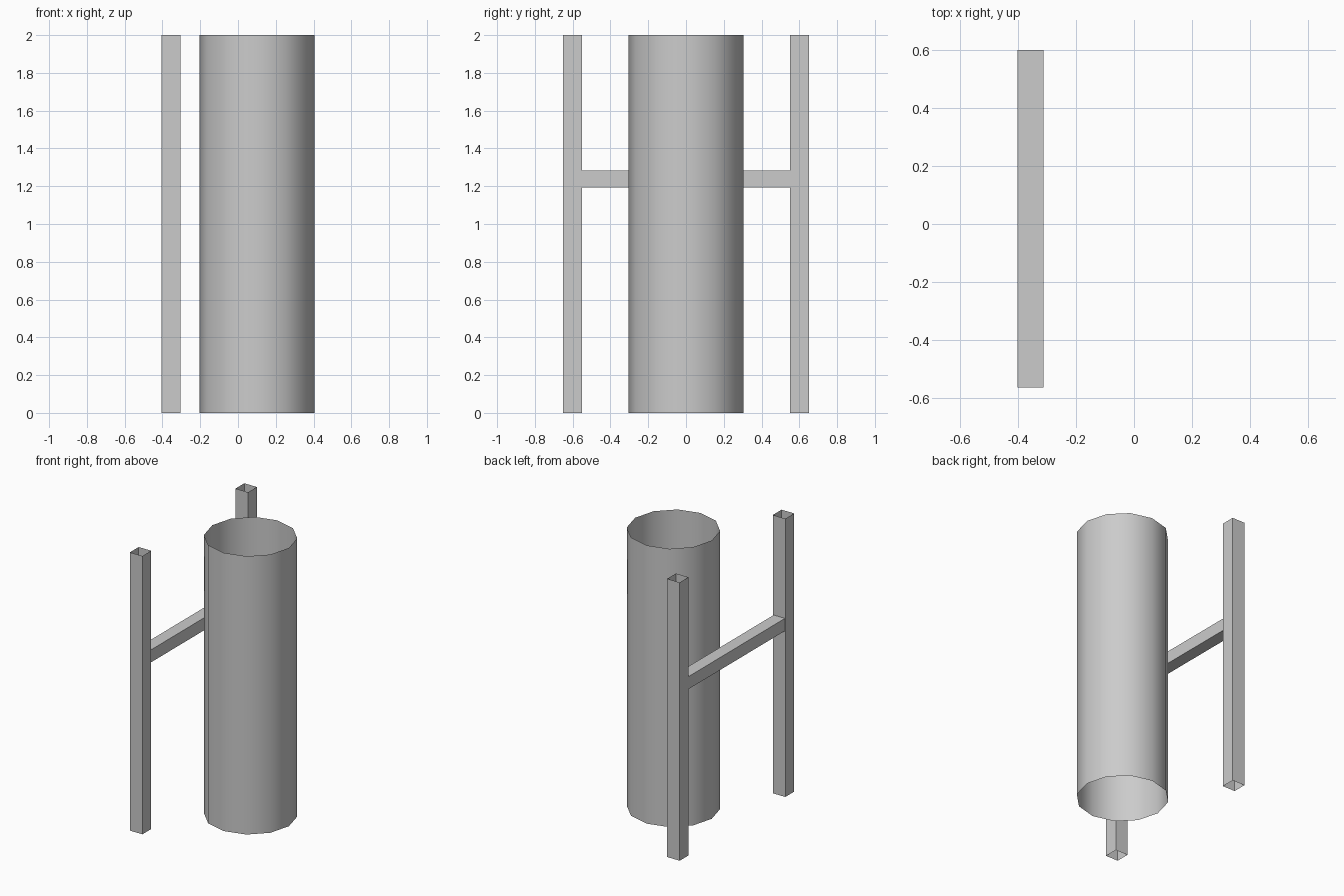
import bpy
import bmesh
import math
from mathutils import Matrix

cube = bpy.data.objects.get("Cube")
if cube:
    bpy.data.objects.remove(cube, do_unlink=True)

grey = bpy.data.materials.new("plain grey")
grey.use_nodes = True
colour = (0.6, 0.6, 0.6, 1)
grey.diffuse_color = colour
grey.node_tree.nodes["Principled BSDF"].inputs["Base Color"].default_value = colour


def open_tube(name, sides, radius, length, matrix, smooth=False, turn=0.0):
    """Thin-walled tube without end caps, running along its local z axis."""
    bm = bmesh.new()
    bmesh.ops.create_cone(bm, cap_ends=False, segments=sides, radius1=radius,
                          radius2=radius, depth=length,
                          matrix=Matrix.Rotation(turn, 4, "Z"))
    bm.transform(matrix)
    bmesh.ops.recalc_face_normals(bm, faces=bm.faces)
    for face in bm.faces:
        face.smooth = smooth
    mesh = bpy.data.meshes.new(name)
    bm.to_mesh(mesh)
    bm.free()
    mesh.materials.append(grey)
    obj = bpy.data.objects.new(name, mesh)
    bpy.context.collection.objects.link(obj)
    return obj


def square_tube(name, width, length, matrix):
    return open_tube(name, 4, width / math.sqrt(2), length, matrix,
                     turn=math.pi / 4)


# Large round tube
open_tube("round_tube", 12, 0.305, 2, Matrix.Translation((0.1, 0, 1)), smooth=True)

# Upright square posts
for name, side in (("front_post", -1), ("back_post", 1)):
    square_tube(name, 0.1, 2, Matrix.Translation((-0.355, side * 0.6, 1)))

# Crossbar between the posts
square_tube("crossbar", 0.09, 1.165,
            Matrix.Translation((-0.357, 0.018, 1.238)) @ Matrix.Rotation(math.pi / 2, 4, "X"))
